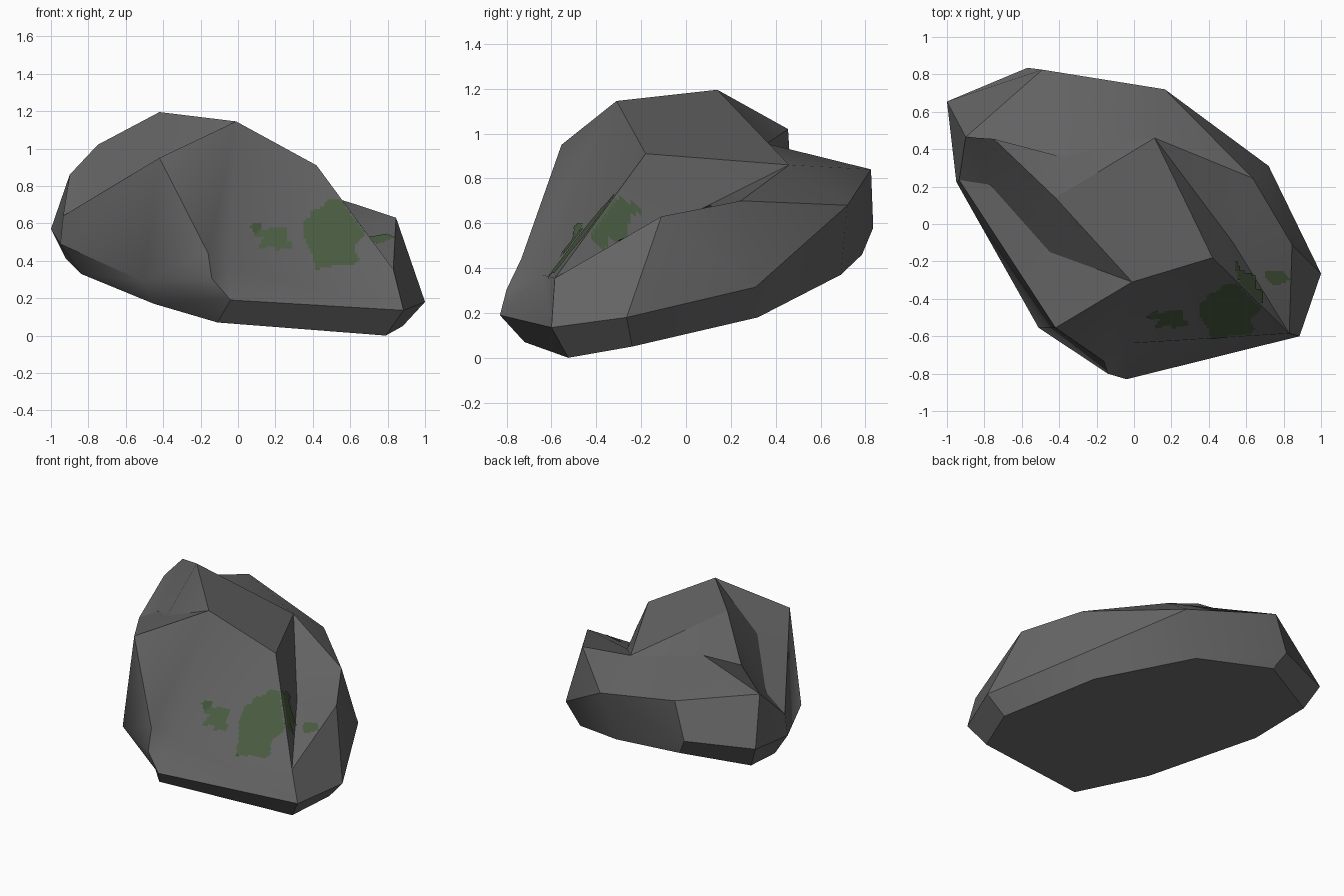
import bpy, bmesh, math
from mathutils import Vector
from mathutils.bvhtree import BVHTree

if "Cube" in bpy.data.objects:
    bpy.data.objects.remove(bpy.data.objects["Cube"])


def material(name, col):
    m = bpy.data.materials.new(name)
    m.diffuse_color = (*col, 1)
    m.use_nodes = True
    m.node_tree.nodes["Principled BSDF"].inputs["Base Color"].default_value = m.diffuse_color
    return m


stone = material("dark_stone", (0.13, 0.13, 0.13))
moss_green = material("moss_green", (0.068, 0.107, 0.053))

# flat tilted underside and the widest rim, both counted round from the front right
base = [(.79, -.525, 0), (.88, -.24, .05), (.60, .32, .18), (.06, .69, .37), (-.5, .785, .46),
        (-.92, .59, .41), (-.84, .21, .33), (-.45, -.39, .17), (-.11, -.72, .07)]
rim = [(.885, -.6, .135), (1, -.265, .18), (.72, .31, .315), (.165, .72, .68), (-.57, .835, .58),
       (-1, .655, .57), (-.95, .225, .49), (-.51, -.555, .29), (-.04, -.83, .19)]

# named corners of the upper boulder
upper = {
    "peak": (-.42, .14, 1.195), "brow": (-.01, -.31, 1.145), "shoulder": (.42, -.18, .91),
    "cheek": (-.42, -.555, .95), "ridge": (-.75, .455, 1.02), "left": (-.9, .465, .86),
    "dip": (-.39, .36, .955), "hollow": (-.77, .21, .74), "back": (-.49, .825, .84),
    "saddle": (.11, .46, .86), "ledge": (.635, .245, .70), "horn": (.845, -.11, .63),
    "knee": (.83, -.585, .355), "step": (.715, .29, .37), "rib": (-.935, .235, .64),
    "trough": (-.45, -.15, .93), "notch": (.53, -.1, .58),
    "chip_top": (-.16, -.735, .44), "chip_in": (-.05, -.64, .37), "chip_low": (-.14, -.80, .305),
}
# facets between the corners, side by side; r0..r8 are rim corners
crown = ["peak brow shoulder", "peak shoulder saddle", "shoulder notch saddle",
         "shoulder knee notch", "notch ledge saddle", "notch horn ledge", "notch knee horn"]
front = ["brow chip_in shoulder", "shoulder chip_in knee", "brow cheek chip_top",
         "brow chip_top chip_in", "chip_in r8 r0 knee", "chip_in chip_low r8",
         "chip_top chip_low chip_in"]
left_side = ["r7 r8 chip_low", "r7 chip_low chip_top", "r7 chip_top cheek", "r6 r7 cheek",
             "r6 cheek rib", "rib cheek hollow", "rib hollow left", "left r6 rib",
             "left hollow ridge", "ridge hollow peak", "peak hollow trough",
             "hollow cheek trough", "peak trough brow", "trough cheek brow"]
back_side = ["left r5 r6", "back r4 r5 left", "r3 r4 back", "ridge dip left", "left dip back",
             "peak dip ridge", "peak saddle dip", "dip saddle back", "saddle r3 back"]
right_side = ["horn knee r0 r1", "horn r1 r2", "horn r2 step", "horn step ledge",
              "ledge step r3", "ledge r3 saddle", "step r2 r3"]

# boulder
bm = bmesh.new()
b = [bm.verts.new(p) for p in base]
corner = {f"r{i}": bm.verts.new(p) for i, p in enumerate(rim)}
corner.update({k: bm.verts.new(p) for k, p in upper.items()})
bm.faces.new(b[::-1])
for i in range(9):
    j = (i + 1) % 9
    bm.faces.new((b[i], b[j], corner[f"r{j}"], corner[f"r{i}"]))
for f in crown + front + left_side + back_side + right_side:
    bm.faces.new([corner[n] for n in f.split()])
bmesh.ops.recalc_face_normals(bm, faces=bm.faces)
tree = BVHTree.FromBMesh(bm)
me = bpy.data.meshes.new("boulder")
bm.to_mesh(me)
bm.free()
me.materials.append(stone)
boulder = bpy.data.objects.new("boulder", me)
bpy.context.collection.objects.link(boulder)
bpy.context.view_layer.objects.active = boulder
boulder.select_set(True)
bpy.ops.object.shade_smooth_by_angle(angle=math.radians(33))


def inside(u, v, poly):
    hit = False
    for (x1, y1), (x2, y2) in zip(poly, poly[1:] + poly[:1]):
        if (y1 > v) != (y2 > v) and u < x1 + (v - y1) * (x2 - x1) / (y2 - y1):
            hit = not hit
    return hit


def moss(name, poly, from_top=False, cell=.0125):
    # thin ragged patch: grid cells inside an outline, laid on the boulder
    direction = Vector((0, 0, -1)) if from_top else Vector((0, 1, 0))
    mb, cache = bmesh.new(), {}

    def point(i, j):
        if (i, j) not in cache:
            u, v = i * cell, j * cell
            start = Vector((u, v, 3)) if from_top else Vector((u, -3, v))
            loc, nor, _, _ = tree.ray_cast(start, direction)
            if loc is not None:
                if nor.dot(direction) > 0:
                    nor = -nor
                loc = mb.verts.new(loc + nor * .004)
            cache[i, j] = loc
        return cache[i, j]

    for i in range(-2, 80):
        for j in range(-60, 80):
            if inside((i + .5) * cell, (j + .5) * cell, poly):
                q = [point(i, j), point(i + 1, j), point(i + 1, j + 1), point(i, j + 1)]
                if None not in q and max((q[0].co - w.co).length for w in q) < .09:
                    mb.faces.new(q)
    bmesh.ops.delete(mb, geom=[v for v in mb.verts if not v.link_faces], context='VERTS')
    mesh = bpy.data.meshes.new(name)
    mb.normal_update()
    mb.to_mesh(mesh)
    mb.free()
    mesh.materials.append(moss_green)
    bpy.context.collection.objects.link(bpy.data.objects.new(name, mesh))


# moss patches: outlines seen from the front (x, z), then from the top (x, y)
moss("large_moss", [(.345, .61), (.39, .63), (.39, .665), (.46, .69), (.47, .72), (.56, .73),
                    (.67, .57), (.67, .53), (.62, .47), (.65, .40), (.62, .375), (.515, .38),
                    (.48, .36), (.415, .355), (.40, .42), (.375, .48), (.345, .53)])
moss("small_moss", [(.065, .58), (.075, .605), (.12, .605), (.12, .57), (.15, .555), (.17, .58), (.20, .57),
                    (.265, .57), (.265, .53), (.25, .51), (.29, .50), (.285, .46), (.20, .455),
                    (.19, .48), (.13, .465), (.10, .47), (.14, .52), (.09, .53)])
moss("edge_moss", [(.54, -.19), (.57, -.25), (.65, -.28), (.65, -.34), (.69, -.37), (.69, -.43),
                   (.66, -.415), (.56, -.315), (.545, -.27)], True)
moss("side_moss", [(.70, -.25), (.79, -.25), (.84, -.29), (.76, -.33), (.71, -.30)], True)
